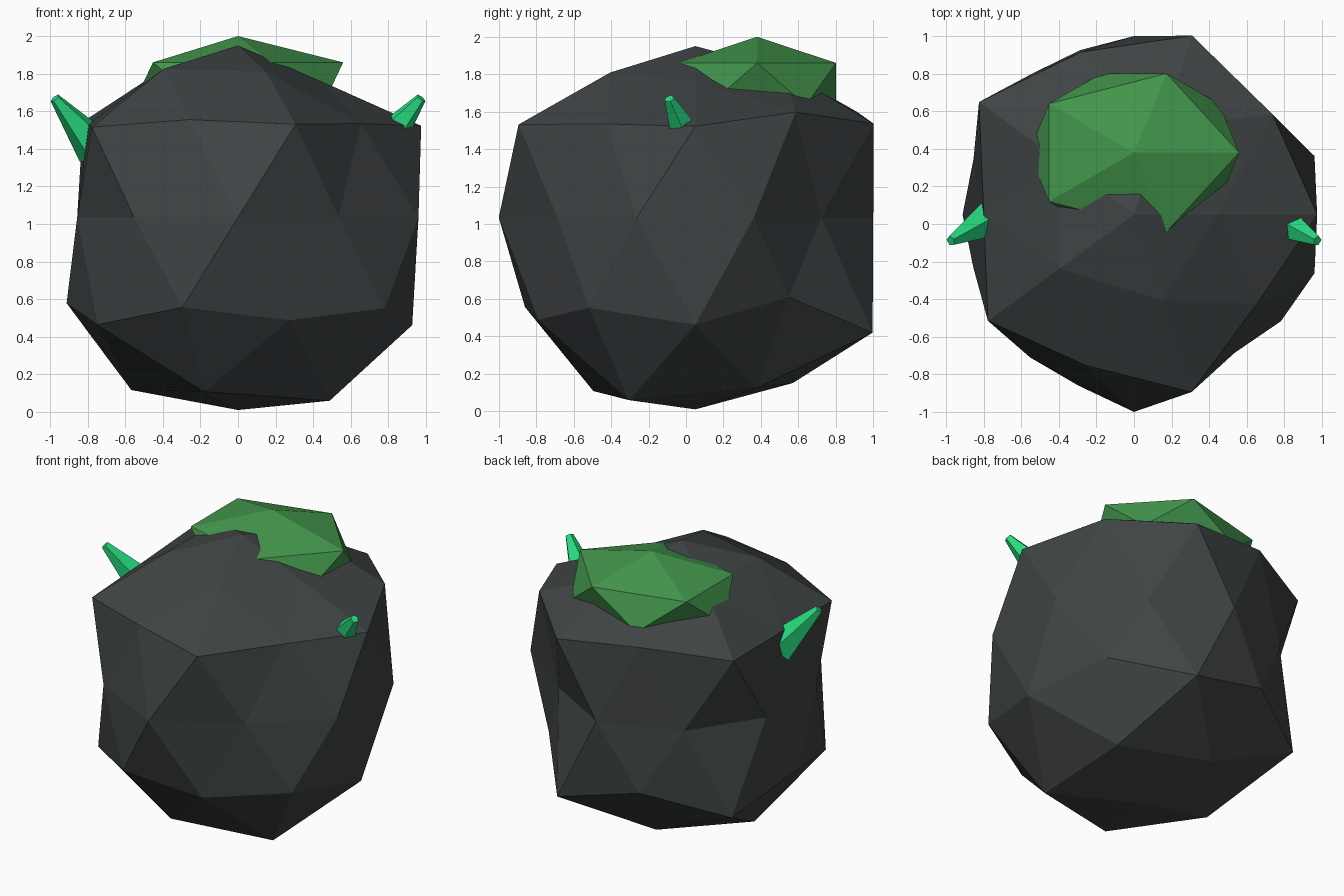
import bpy, bmesh, math
from mathutils import Vector, Matrix

if "Cube" in bpy.data.objects:
    bpy.data.objects.remove(bpy.data.objects["Cube"])


def make_material(name, rgb):
    mat = bpy.data.materials.new(name)
    mat.use_nodes = True
    color = (*rgb, 1.0)
    mat.diffuse_color = color
    bsdf = mat.node_tree.nodes["Principled BSDF"]
    bsdf.inputs["Base Color"].default_value = color
    bsdf.inputs["Roughness"].default_value = 0.9
    return mat


def make_object(name, bm, mat):
    bmesh.ops.recalc_face_normals(bm, faces=bm.faces)
    mesh = bpy.data.meshes.new(name)
    bm.to_mesh(mesh)
    bm.free()
    mesh.materials.append(mat)
    obj = bpy.data.objects.new(name, mesh)
    bpy.context.collection.objects.link(obj)
    return obj


dark_stone = make_material("dark stone", (0.050, 0.057, 0.058))
moss_green = make_material("moss green", (0.056, 0.305, 0.072))
crystal_green = make_material("crystal green", (0.019, 0.69, 0.21))

# Boulder: icosphere pushed in and out, one radius per vertex, ring by ring
ring_radii = {
    1.0: [0.915],
    0.9: [0.85, 0.93, 0.93, 0.93, 0.91],
    0.5: [1.07, 1.07, 0.94, 0.99, 0.95],
    0.4: [1.09, 1.12, 1.14, 1.075, 1.11],
    0.0: [1.01, 0.83, 0.95, 0.926, 0.9, 0.9, 0.94, 1.05, 0.91, 1.01],
    -0.4: [0.95, 1.03, 1.02, 1.07, 1.08],
    -0.5: [1.09, 1.17, 1.16, 1.085, 1.04],
    -0.9: [1.07, 1.04, 1.08, 1.09, 1.147],
    -1.0: [1.025],
}
bm = bmesh.new()
bmesh.ops.create_icosphere(bm, subdivisions=2, radius=1)
for v in bm.verts:
    radii = ring_radii[round(v.co.z, 1)]
    angle = (math.degrees(math.atan2(v.co.y, v.co.x)) + 1) % 360
    v.co *= radii[int(angle / 360 * len(radii))]
bmesh.ops.translate(bm, verts=bm.verts, vec=(0, 0.05, 1.035))
make_object("boulder", bm, dark_stone)

# Moss cap: flattened icosahedron sunk into the top
bm = bmesh.new()
bmesh.ops.create_icosphere(bm, subdivisions=1, radius=1)
bmesh.ops.scale(bm, verts=bm.verts, vec=(0.626, 0.495, 0.253))
bmesh.ops.translate(bm, verts=bm.verts, vec=(0, 0.38, 1.747))
make_object("moss_cap", bm, moss_green)

# Crystals: blunt tapered spikes leaning out of both sides
for name, side in (("left_crystal", 1), ("right_crystal", -1)):
    base = Vector((side * 0.75, 0.035, 1.395))
    tip = Vector((side * 0.975, -0.09, 1.67))
    axis = tip - base
    bm = bmesh.new()
    bmesh.ops.create_cone(bm, cap_ends=True, segments=5, radius1=0.115,
                          radius2=0.028, depth=axis.length)
    place = Matrix.Translation((base + tip) / 2) @ axis.to_track_quat("Z", "Y").to_matrix().to_4x4()
    bmesh.ops.transform(bm, matrix=place, verts=bm.verts)
    make_object(name, bm, crystal_green)
